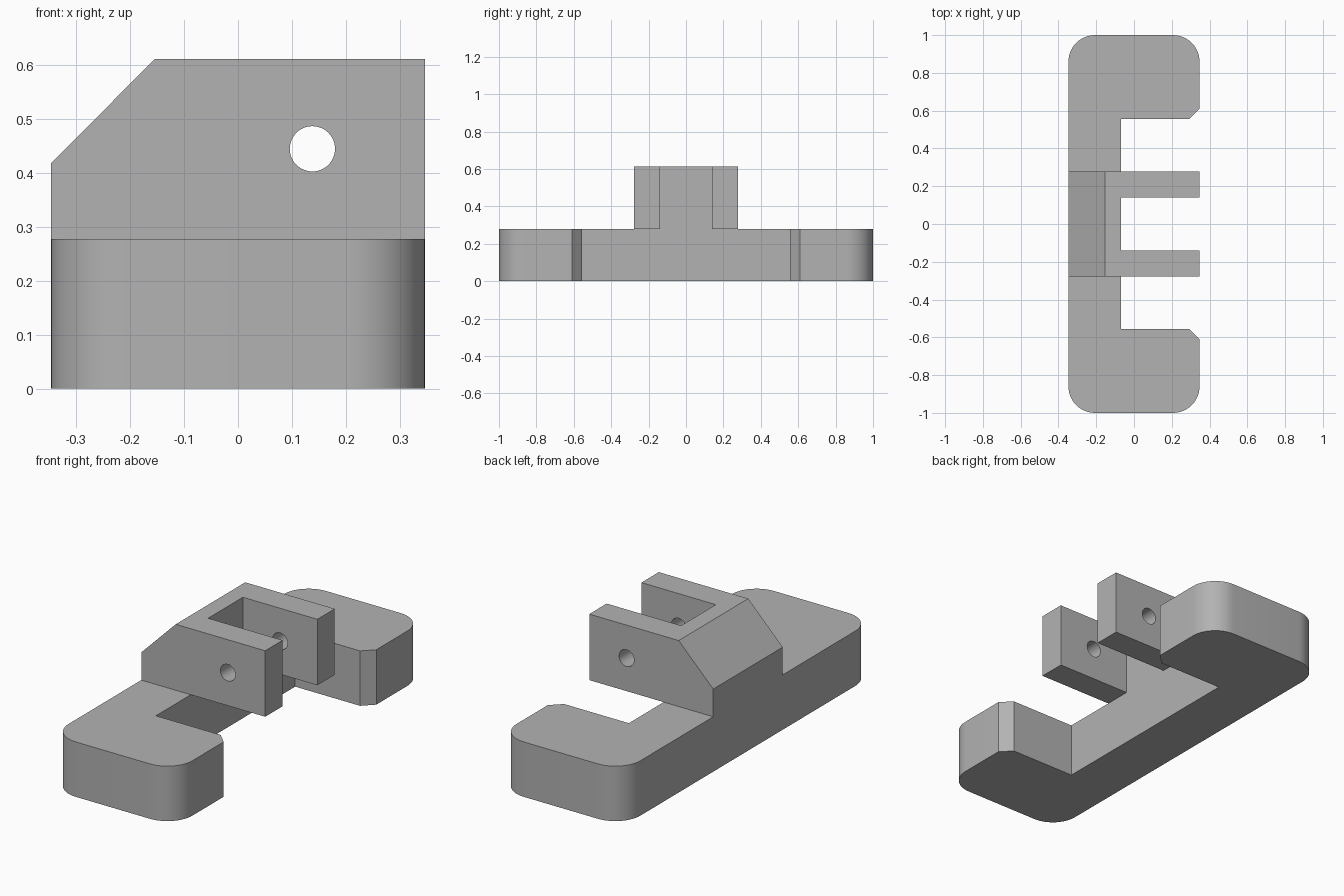
import bpy
import bmesh
import math
from mathutils import Vector

cube = bpy.data.objects.get("Cube")
if cube:
    bpy.data.objects.remove(cube, do_unlink=True)

BACK, OPEN, INNER = -0.347, 0.347, -0.07   # x of spine, open side, notch wall
DECK, TOP = 0.278, 0.612                   # heights of base and bridge
ARM, SLOT = 0.278, 0.139                   # half widths of bridge and slot

grey = bpy.data.materials.new("plain grey")
grey.use_nodes = True
colour = (0.45, 0.45, 0.45, 1)
grey.diffuse_color = colour
grey.node_tree.nodes["Principled BSDF"].inputs["Base Color"].default_value = colour


def prism(name, outline, direction, corner=None, radius=0.0):
    """Extrude a closed outline; optionally round the edges picked by corner."""
    bm = bmesh.new()
    face = bm.faces.new([bm.verts.new(p) for p in outline])
    new = bmesh.ops.extrude_face_region(bm, geom=[face])["geom"]
    bmesh.ops.translate(bm, vec=Vector(direction),
                        verts=[v for v in new if isinstance(v, bmesh.types.BMVert)])
    if corner:
        edges = [e for e in bm.edges if corner(e)]
        bmesh.ops.bevel(bm, geom=edges, offset=radius, segments=12,
                        profile=0.5, affect='EDGES')
    bmesh.ops.recalc_face_normals(bm, faces=bm.faces)
    mesh = bpy.data.meshes.new(name)
    bm.to_mesh(mesh)
    bm.free()
    mesh.materials.append(grey)
    obj = bpy.data.objects.new(name, mesh)
    bpy.context.collection.objects.link(obj)
    return obj


def combine(target, tool, operation):
    """Apply a boolean and remove the tool object."""
    mod = target.modifiers.new(operation.lower(), 'BOOLEAN')
    mod.operation, mod.solver, mod.object = operation, 'EXACT', tool
    bpy.context.view_layer.objects.active = target
    bpy.ops.object.modifier_apply(modifier=mod.name)
    bpy.data.objects.remove(tool, do_unlink=True)


# C-shaped base with chamfered inner tips and rounded outer corners
half = [(BACK, 1), (OPEN, 1), (OPEN, 0.61), (0.293, 0.557), (INNER, 0.557)]
outline = half + [(x, -y) for x, y in reversed(half)]
base = prism("bracket_base", [(x, y, 0) for x, y in outline], (0, 0, DECK),
             lambda e: all(abs(v.co.y) > 0.99 for v in e.verts)
             and abs(e.verts[0].co.z - e.verts[1].co.z) > 0.1, 0.14)

# Raised bridge with a sloped back
side = [(BACK, DECK), (OPEN, DECK), (OPEN, TOP), (-0.154, TOP), (BACK, 0.418)]
bridge = prism("bridge", [(x, -ARM, z) for x, z in side], (0, 2 * ARM, 0))

# Slot between the two arms
slot = [(INNER, -SLOT), (0.5, -SLOT), (0.5, SLOT), (INNER, SLOT)]
combine(bridge, prism("slot_cutter", [(x, y, 0.2) for x, y in slot], (0, 0, 0.6)),
        'DIFFERENCE')

# Pin hole through both arms
ring = [(0.138 + 0.042 * math.cos(a), -0.5, 0.445 + 0.042 * math.sin(a))
        for a in (math.tau * i / 48 for i in range(48))]
combine(bridge, prism("pin_cutter", ring, (0, 1, 0)), 'DIFFERENCE')

# One solid bracket
combine(base, bridge, 'UNION')
base.name = "bracket"
bpy.ops.object.select_all(action='DESELECT')
base.select_set(True)
bpy.context.view_layer.objects.active = base
bpy.ops.object.shade_smooth_by_angle(angle=math.radians(30))
